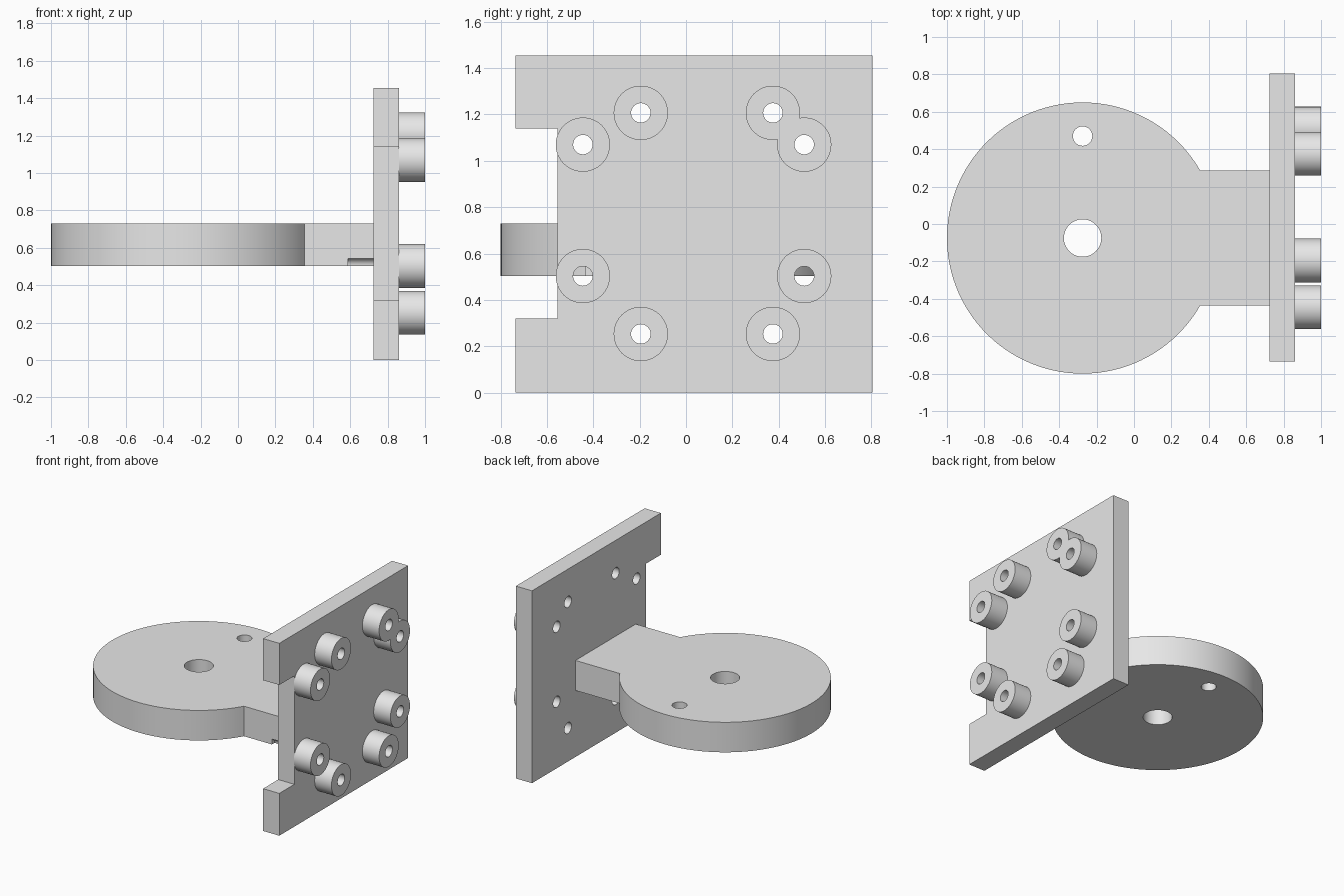
import bpy, bmesh, math

cube = bpy.data.objects.get("Cube")
if cube:
    bpy.data.objects.remove(cube, do_unlink=True)

grey = bpy.data.materials.new("plain grey")
grey.use_nodes = True
grey.diffuse_color = (0.8, 0.8, 0.8, 1)
for node in grey.node_tree.nodes:
    if node.type == "BSDF_PRINCIPLED":
        node.inputs["Base Color"].default_value = grey.diffuse_color


def arc(cu, cv, r, start=0, end=360, n=64):
    """Points on an arc; a full circle leaves out the repeated end point."""
    steps = n if end - start == 360 else n - 1
    angles = [math.radians(start + (end - start) * i / steps) for i in range(n)]
    return [(cu + r * math.cos(a), cv + r * math.sin(a)) for a in angles]


def prism(name, points, axis, lo, hi):
    """Extrude a profile: (x, y) along z, or (y, z) along x."""
    bm = bmesh.new()
    place = (lambda u, v: (u, v, lo)) if axis == "z" else (lambda u, v: (lo, u, v))
    face = bm.faces.new([bm.verts.new(place(u, v)) for u, v in points])
    top = bmesh.ops.extrude_face_region(bm, geom=[face])["geom"]
    depth = hi - lo
    bmesh.ops.translate(bm, vec=(0, 0, depth) if axis == "z" else (depth, 0, 0),
                        verts=[g for g in top if isinstance(g, bmesh.types.BMVert)])
    bmesh.ops.recalc_face_normals(bm, faces=bm.faces)
    mesh = bpy.data.meshes.new(name)
    bm.to_mesh(mesh)
    bm.free()
    mesh.materials.append(grey)
    obj = bpy.data.objects.new(name, mesh)
    bpy.context.collection.objects.link(obj)
    return obj


def combine(obj, others, operation):
    """Apply boolean operations to an object."""
    for other in others:
        mod = obj.modifiers.new("boolean", "BOOLEAN")
        mod.operation, mod.solver, mod.object = operation, "EXACT", other
    bpy.context.view_layer.update()
    result = bpy.data.meshes.new_from_object(
        obj.evaluated_get(bpy.context.evaluated_depsgraph_get()))
    obj.modifiers.clear()
    obj.data = result


# Upright plate with a notch in its front edge
plate = prism("upright_plate",
              [(-0.735, 0), (0.805, 0), (0.805, 1.455), (-0.735, 1.455),
               (-0.735, 1.14), (-0.555, 1.14), (-0.555, 0.32), (-0.735, 0.32)],
              "x", 0.725, 0.86)

# Round platform with an arm reaching the plate
cx, cy, radius, half_arm = -0.275, -0.075, 0.725, 0.36
opening = math.degrees(math.asin(half_arm / radius))
outline = arc(cx, cy, radius, opening, 360 - opening, 96)
outline += [(0.725, cy - half_arm), (0.725, cy + half_arm)]
platform = prism("round_platform", outline, "z", 0.503, 0.73)

# Bosses on the outer face, each with a drill through boss and plate
centres = [(y, z) for y in (-0.195, 0.375) for z in (0.253, 1.207)]
centres += [(y, z) for y in (-0.445, 0.51) for z in (0.503, 1.07)]
bosses, drills = [], []
for y, z in centres:
    bosses.append(prism("boss", arc(y, z, 0.117), "x", 0.86, 1.0))
    drills.append(prism("drill", arc(y, z, 0.042, n=32), "x", 0.588, 1.05))

# The two overlapping bosses become one piece
pair = bosses.pop()
twin = bosses.pop(3)
combine(twin, [pair], "UNION")
twin.name = "double_boss"
bpy.data.objects.remove(pair, do_unlink=True)
bosses.append(twin)

# Centre bore and small pin hole in the platform
bores = [prism("bore", arc(cx, cy, 0.1), "z", 0.4, 0.85),
         prism("bore", arc(cx, 0.47, 0.052, n=32), "z", 0.4, 0.85)]

combine(plate, drills, "DIFFERENCE")
# The low front drill also grooves the underside of the arm
low_front = [d for d, c in zip(drills, centres) if c == (-0.445, 0.503)]
combine(platform, bores + low_front, "DIFFERENCE")
for boss in bosses:
    combine(boss, drills, "DIFFERENCE")
for cutter in drills + bores:
    bpy.data.objects.remove(cutter, do_unlink=True)

# Smooth round walls, sharp rims
bpy.ops.object.select_all(action="DESELECT")
for obj in [plate, platform] + bosses:
    obj.select_set(True)
    bpy.context.view_layer.objects.active = obj
bpy.ops.object.shade_smooth_by_angle(angle=math.radians(25))
